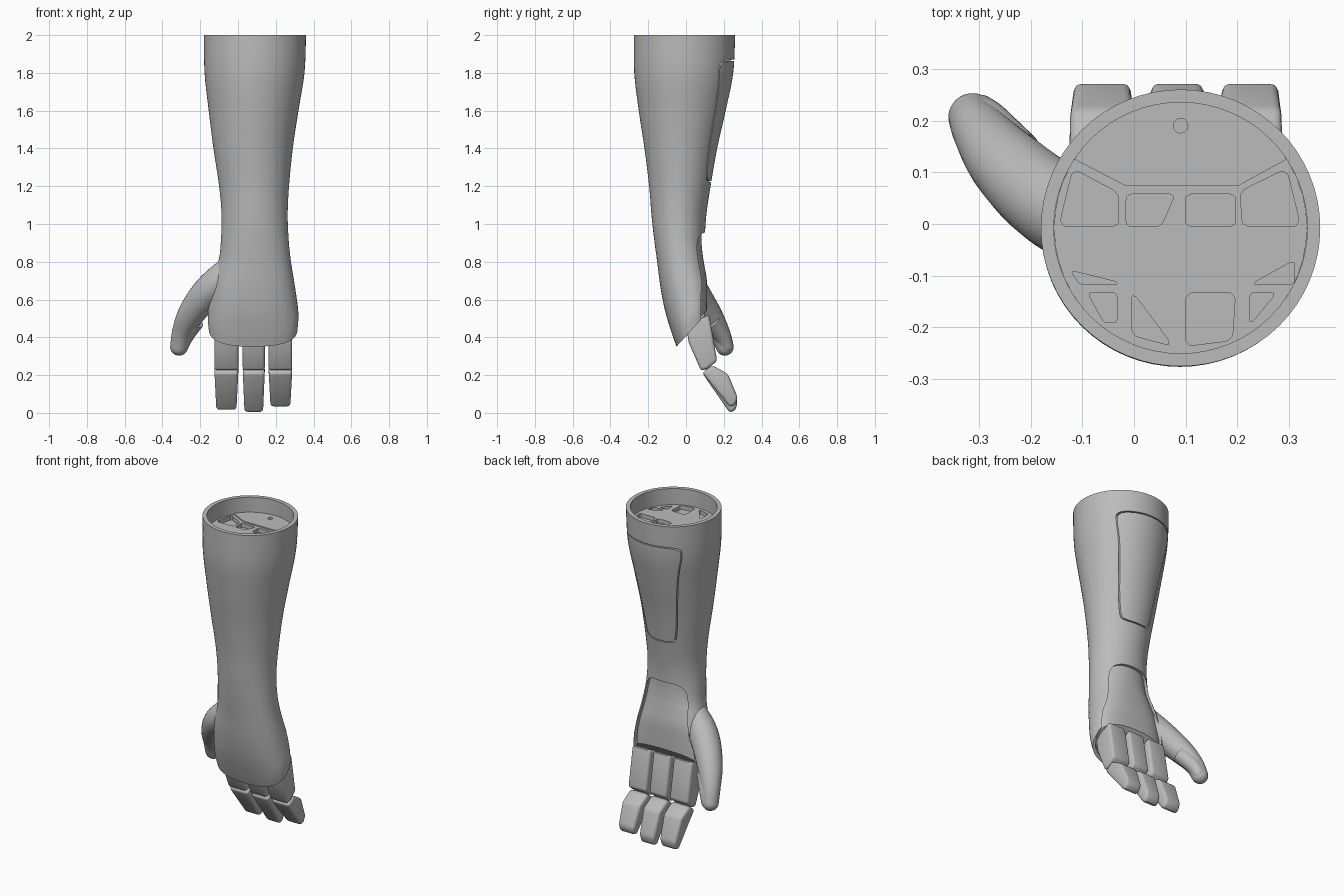
import bpy, bmesh, math
from mathutils import Vector

if "Cube" in bpy.data.objects:
    bpy.data.objects.remove(bpy.data.objects["Cube"])

grey = bpy.data.materials.new("plain grey")
grey.use_nodes = True
grey.diffuse_color = (0.5, 0.5, 0.5, 1)
grey.node_tree.nodes["Principled BSDF"].inputs["Base Color"].default_value = grey.diffuse_color
SIDES = 64
parts = []


def finish(name, bm):
    bmesh.ops.recalc_face_normals(bm, faces=bm.faces)
    mesh = bpy.data.meshes.new(name)
    bm.to_mesh(mesh)
    bm.free()
    mesh.materials.append(grey)
    obj = bpy.data.objects.new(name, mesh)
    bpy.context.collection.objects.link(obj)
    parts.append(obj)
    return obj


def loft(name, rings):
    bm = bmesh.new()
    loops = [[bm.verts.new(p) for p in ring] for ring in rings]
    for low, high in zip(loops, loops[1:]):
        n = len(low)
        for j in range(n):
            k = (j + 1) % n
            bm.faces.new((low[j], low[k], high[k], high[j]))
    bm.faces.new(loops[0][::-1])
    bm.faces.new(loops[-1])
    return finish(name, bm)


def prism(name, outline, axis, lo, hi):
    place = {"x": lambda u, v, t: (t, u, v), "y": lambda u, v, t: (u, t, v),
             "z": lambda u, v, t: (u, v, t)}[axis]
    return loft(name, [[place(u, v, t) for u, v in outline] for t in (lo, hi)])


def rounded(points, passes=3, keep=0.8):
    # corner cutting turns a rough polygon into a rounded outline
    for step in range(passes):
        out = []
        for (a, b), (c, d) in zip(points, points[1:] + points[:1]):
            out += [(a * keep + c * (1 - keep), b * keep + d * (1 - keep)),
                    (c * keep + a * (1 - keep), d * keep + b * (1 - keep))]
        points = out
    return points


def smooth_rows(rows, steps):
    out = []
    last = len(rows) - 1
    for i in range(last):
        window = [rows[max(i - 1, 0)], rows[i], rows[i + 1], rows[min(i + 2, last)]]
        for s in range(steps):
            t = s / steps
            out.append([b + t * (c - a) / 2 + t * t * (a - 2.5 * b + 2 * c - d / 2)
                        + t ** 3 * (3 * (b - c) + d - a) / 2 for a, b, c, d in zip(*window)])
    return out + [list(rows[-1])]


def combine(obj, cutter, operation):
    mod = obj.modifiers.new("cut", "BOOLEAN")
    mod.operation, mod.object, mod.solver = operation, cutter, "EXACT"
    bpy.context.view_layer.objects.active = obj
    bpy.ops.object.modifier_apply(modifier=mod.name)
    parts.remove(cutter)
    bpy.data.objects.remove(cutter)


def bevel(obj, width, segments):
    mod = obj.modifiers.new("soft edges", "BEVEL")
    mod.width, mod.segments = width, segments
    bpy.context.view_layer.objects.active = obj
    bpy.ops.object.modifier_apply(modifier=mod.name)


# Forearm sections: height, left, right, front, back, tilt, squareness
stations = smooth_rows([
    (.45, -.155, .315, -.05, .13, 1.1, 2.6), (.52, -.16, .32, -.077, .13, .9, 2.5),
    (.62, -.15, .308, -.11, .128, .7, 2.4), (.72, -.13, .293, -.135, .115, .45, 2.3),
    (.82, -.1, .278, -.152, .104, .2, 2.2), (.92, -.09, .268, -.168, .1, .05, 2.1),
    (1.05, -.087, .263, -.183, .108, 0, 2), (1.2, -.1, .27, -.195, .13, 0, 2),
    (1.4, -.13, .29, -.22, .165, 0, 2), (1.6, -.155, .32, -.25, .21, 0, 2),
    (1.8, -.177, .352, -.274, .25, 0, 2), (2, -.18, .36, -.275, .26, 0, 2)], 5)


def section(row, inset=0, lift=0):
    z, left, right, front, back, tilt, power = row
    ring = []
    for i in range(SIDES):
        a = 2 * math.pi * i / SIDES
        c, s = math.cos(a), math.sin(a)
        x = ((right - left) / 2 - inset) * math.copysign(abs(c) ** (2 / power), c)
        y = ((back - front) / 2 - inset) * math.copysign(abs(s) ** (2 / power), s)
        ring.append(((left + right) / 2 + x, (front + back) / 2 + y, z + lift + tilt * y))
    return ring


def forearm(name):
    low, top = stations[0], stations[-1]
    return loft(name, [section(low, .015, .02), section(low, .015)]
                + [section(r) for r in stations]
                + [section(top, .025), section(top, .025, -.13)])


def mirrored(half):
    # half outline given as offset from the arm's centre line, and height
    return [(.09 + w, z) for w, z in half] + [(.09 - w, z) for w, z in reversed(half)]


# Shell with a palm opening and a flush panel set into the back of the arm
shell = forearm("forearm_shell")
panel = forearm("forearm_panel")
palm_half = [(.215, .3), (.215, .58), (.165, .72), (.135, .92), (.08, .955)]
combine(shell, prism("palm_cutter", rounded(mirrored(palm_half), 2), "y", .03, .5), "DIFFERENCE")
panel_half = [(.09, 1.22), (.11, 1.27), (.155, 1.65), (.195, 1.84), (.16, 1.87)]
combine(shell, prism("panel_cutter", rounded(mirrored(panel_half), 2), "y", .06, .5), "DIFFERENCE")
inner_half = [(w - .006, 1.55 + (z - 1.55) * .98) for w, z in panel_half]
combine(panel, prism("panel_trim", rounded(mirrored(inner_half), 2), "y", .06, .5), "INTERSECT")

# Sunken palm
loft("palm", [section(r, .018, .015) for r in stations if r[0] < 1.1])

# Socket plate with pockets at the top of the arm
def circle(cx, cy, r, start=0, sweep=360, count=48):
    angles = [math.radians(start + sweep * i / count) for i in range(count)]
    return [(cx + r * math.cos(a), cy + r * math.sin(a)) for a in angles]


plate = prism("socket_plate", circle(.09, -.0075, .2445), "z", 1.865, 1.9)
pockets = [
    [(-.145, -.005), (-.118, .107), (-.03, .06), (-.03, -.005)],
    [(-.015, -.005), (-.015, .058), (.08, .058), (.052, -.005)],
    [(.1, -.005), (.1, .058), (.196, .058), (.196, -.005)],
    [(.21, -.005), (.205, .063), (.295, .107), (.322, -.005)],
    [(-.122, -.09), (-.033, -.112), (-.033, -.117), (-.105, -.117)],
    [(.225, -.117), (.31, -.117), (.31, -.07)],
    [(-.09, -.133), (-.033, -.133), (-.033, -.19), (-.058, -.19)],
    [(-.004, -.13), (.075, -.236), (-.004, -.215)],
    [(.1, -.133), (.196, -.133), (.19, -.225), (.1, -.236)],
    [(.224, -.133), (.275, -.133), (.224, -.195)]]
for outline in pockets:
    combine(plate, prism("pocket_cutter", rounded(outline, 2, .9), "z", 1.875, 1.95), "DIFFERENCE")
step_edge = [(-.115, .125), (-.015, .073), (.2, .073), (.295, .125)]
step = prism("socket_step", step_edge + circle(.09, -.0075, .244, 35, 112), "z", 1.89, 1.907)
for obj in (plate, step):
    combine(obj, prism("hole_cutter", circle(.09, .19, .014), "z", 1.87, 1.95), "DIFFERENCE")

# Three fingers, each with a knuckle segment, hinge pin and tip segment
knuckle = [(.0, .46), (.015, .37), (.08, .222), (.115, .235), (.165, .275), (.122, .52)]
tip = [(.085, .212), (.14, .252), (.222, .206), (.274, .06), (.262, .015), (.232, .0)]
for label, left, right, rise in (("thumb_side", -.125, .002, .012), ("middle", .025, .142, 0),
                                 ("outer", .162, .287, .03)):
    segment = prism(label + "_finger_base", knuckle, "x", left, right)
    bevel(segment, .016, 3)
    outline = [(y, z + rise * (.22 - z) / .22 if z < .2 else z) for y, z in tip]
    segment = prism(label + "_finger_tip", outline, "x", left, right)
    for v in segment.data.vertices:
        if v.co.z < .1:
            v.co.x += ((left + right) / 2 - v.co.x) * .16
    bevel(segment, .02, 3)
    prism(label + "_finger_hinge", circle(.118, .236, .016, count=16), "x", left + .02, right - .02)


# Thumb: a tapering round tube with a rounded end
def tube(name, path):
    rows = smooth_rows(path, 6)
    # hemispherical end cap
    end, before = Vector(rows[-1][:3]), Vector(rows[-2][:3])
    direction, radius = (end - before).normalized(), rows[-1][3]
    for i in range(1, 7):
        a = math.radians(14 * i)
        rows.append([*(end + direction * radius * math.sin(a)), radius * math.cos(a)])
    centres = [Vector(r[:3]) for r in rows]
    rings = []
    for i, row in enumerate(rows):
        along = (centres[min(i + 1, len(rows) - 1)] - centres[max(i - 1, 0)]).normalized()
        side = along.cross(Vector((0, 1, 0))).normalized()
        up = side.cross(along)
        rings.append([centres[i] + row[3] * (side * math.cos(a) + up * math.sin(a))
                      for a in (math.tau * j / 32 for j in range(32))])
    return loft(name, rings)


tube("thumb", [(-.03, -.02, .78, .065), (-.11, .01, .69, .083), (-.18, .055, .615, .082),
               (-.25, .12, .52, .071), (-.293, .175, .43, .056), (-.312, .206, .35, .047)])
tube("thumb_pad", [(-.222, .135, .485, .045), (-.255, .165, .445, .046),
                   (-.282, .195, .4, .043), (-.298, .213, .355, .037)])

# Smooth shading with crisp edges
bpy.ops.object.select_all(action="DESELECT")
for obj in parts:
    obj.select_set(True)
bpy.context.view_layer.objects.active = shell
bpy.ops.object.shade_smooth_by_angle(angle=math.radians(35))
